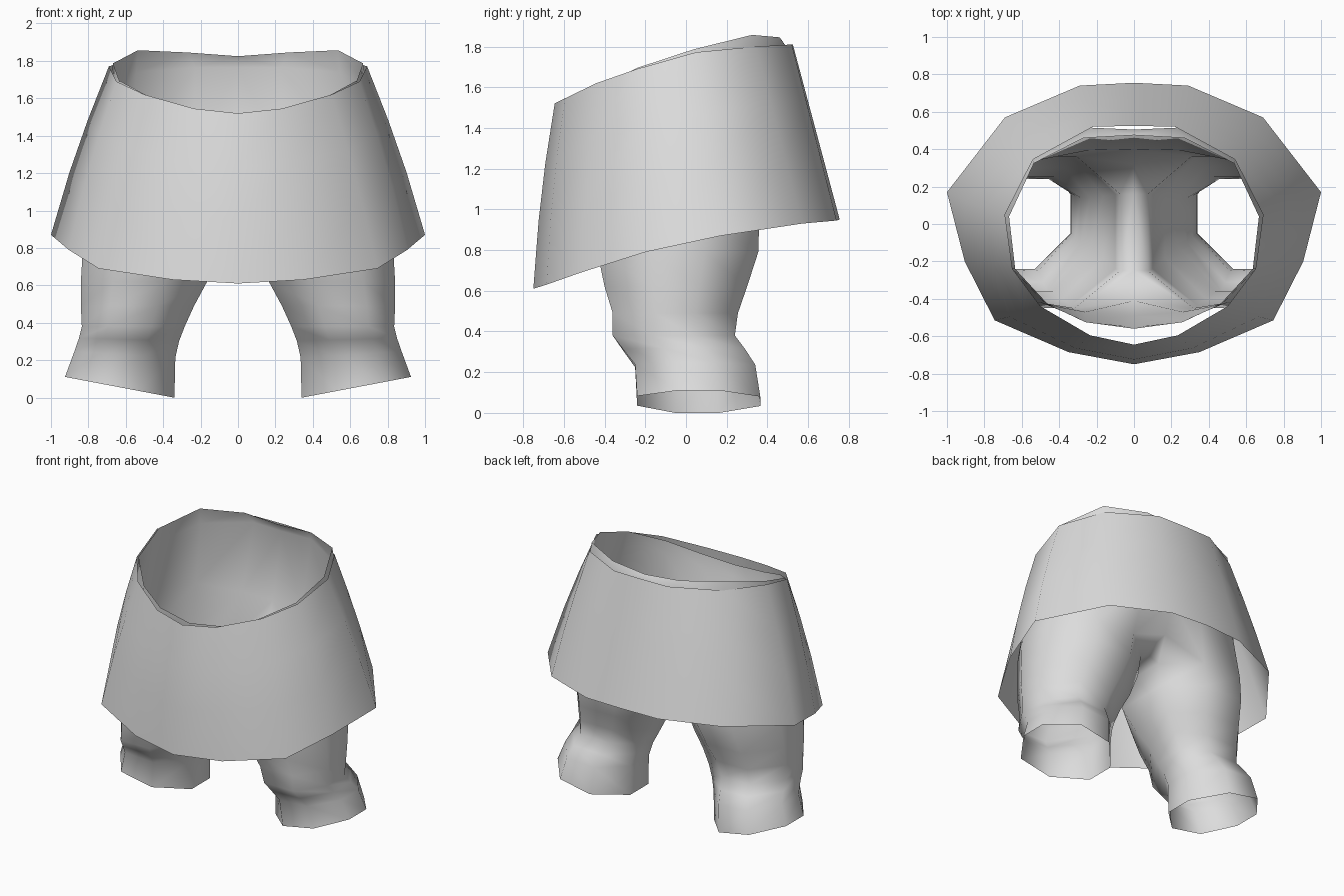
import bpy, bmesh
from mathutils import Vector

if "Cube" in bpy.data.objects:
    bpy.data.objects.remove(bpy.data.objects["Cube"])

grey = bpy.data.materials.new("light_grey")
grey.diffuse_color = (0.72, 0.72, 0.72, 1)
grey.use_nodes = True
grey.node_tree.nodes["Principled BSDF"].inputs["Base Color"].default_value = grey.diffuse_color


def bridge(bm, a, b, closed=False):
    """Quads between two rows of vertices."""
    n = len(a)
    for i in range(n if closed else n - 1):
        j = (i + 1) % n
        bm.faces.new((a[i], a[j], b[j], b[i]))


def finish(bm, name):
    """Mirror across x, weld the centre, smooth and colour."""
    geom = bm.verts[:] + bm.edges[:] + bm.faces[:]
    bmesh.ops.mirror(bm, geom=geom, axis='X', merge_dist=0.0005)
    bmesh.ops.remove_doubles(bm, verts=bm.verts[:], dist=0.0005)
    bmesh.ops.recalc_face_normals(bm, faces=bm.faces[:])
    # open shells: make sure the normals point away from the body
    score = sum(f.calc_area() * f.normal.dot(Vector((0, f.calc_center_median().y, 0)))
                for f in bm.faces)
    if score < 0:
        bmesh.ops.reverse_faces(bm, faces=bm.faces[:])
    for f in bm.faces:
        f.smooth = True
    me = bpy.data.meshes.new(name)
    bm.to_mesh(me)
    bm.free()
    me.materials.append(grey)
    bpy.context.collection.objects.link(bpy.data.objects.new(name, me))


# Skirt: flared open shell, half outline from front centre to back centre
hem = [(0, -.75, .61), (.35, -.685, .63), (.745, -.515, .69), (.905, -.2, .79),
       (1, .17, .87), (.69, .57, .93), (.29, .74, .945), (0, .755, .95)]
waist = [(0, -.645, 1.52), (.235, -.595, 1.545), (.50, -.44, 1.62), (.65, -.24, 1.69),
         (.69, .05, 1.772), (.54, .345, 1.80), (.22, .52, 1.81), (0, .525, 1.81)]
bm = bmesh.new()
rows = []
for t, bulge in ((0, 1), (.37, 1.018), (.68, 1.018), (1, 1)):
    row = []
    for h, w in zip(hem, waist):
        p = Vector(h).lerp(Vector(w), t)
        # the back stays straight, the sides and front swell slightly
        row.append(bm.verts.new((p.x * bulge, p.y * (bulge if p.y < 0 else 1), p.z)))
    rows.append(row)
for a, b in zip(rows, rows[1:]):
    bridge(bm, a, b)
finish(bm, "skirt")

# Trousers: eight-sided leg rings, inner side first
octagon = [(-1, -.33), (-1, .33), (-.38, 1), (.45, 1),
           (1, .33), (1, -.33), (.5, -1), (-.35, -1)]
# x min, x max, y min, y max, height, outward tilt, inner edge y from/to
leg_rings = [(.34, .925, -.24, .365, .055, .19, -.05, .16),
             (.335, .875, -.25, .34, .23, .06, -.05, .16),
             (.315, .85, -.31, .29, .31, .03, -.07, .15),
             (.285, .835, -.36, .24, .38, 0, -.1, .14),
             (.235, .84, -.36, .255, .49, 0, -.12, .14),
             (.165, .84, -.40, .30, .62, 0, -.18, .15),
             (.10, .83, -.435, .355, .79, 0, -.24, .16),
             (.075, .82, -.45, .36, .95, 0, -.25, .16)]
bm = bmesh.new()
rings = []
for x0, x1, y0, y1, z, tilt, ia, ib in leg_rings:
    cx, cy, hx, hy = (x0 + x1) / 2, (y0 + y1) / 2, (x1 - x0) / 2, (y1 - y0) / 2
    pts = [(cx + u * hx, cy + v * hy, z + tilt * u * hx) for u, v in octagon]
    pts[0] = (x0, ia, pts[0][2])
    pts[1] = (x0, ib, pts[1][2])
    rings.append([bm.verts.new(p) for p in pts])
for a, b in zip(rings, rings[1:]):
    bridge(bm, a, b, True)

# Crotch strip joining the two legs
top = rings[-1]
front, crotch_f, crotch_b, back = [bm.verts.new(p) for p in (
    (0, -.41, 1.07), (0, -.25, .98), (0, .16, .98), (0, .32, 1.07))]
bm.faces.new((top[0], top[1], crotch_b, crotch_f))
bm.faces.new((top[7], top[0], crotch_f, front))
bm.faces.new((top[1], top[2], back, crotch_b))

# Hips up to the open waist, front centre to back centre
hip = [front] + [top[i] for i in (7, 6, 5, 4, 3, 2)] + [back]
belly = [(0, -.49, 1.24), (.26, -.47, 1.22), (.5, -.42, 1.24), (.755, -.2, 1.27),
         (.765, .12, 1.29), (.57, .33, 1.30), (.24, .395, 1.30), (0, .40, 1.30)]
band = [(0, -.55, 1.42), (.26, -.52, 1.44), (.47, -.43, 1.50), (.65, -.24, 1.59),
        (.69, .04, 1.67), (.545, .345, 1.74), (.23, .515, 1.765), (0, .505, 1.765)]
rim = [(0, -.56, 1.50), (.26, -.525, 1.53), (.46, -.43, 1.60), (.635, -.24, 1.695),
       (.668, .04, 1.787), (.535, .325, 1.857), (.27, .46, 1.845), (0, .475, 1.825)]
for pts in (belly, band, rim):
    row = [bm.verts.new(p) for p in pts]
    bridge(bm, hip, row)
    hip = row
finish(bm, "trousers")
